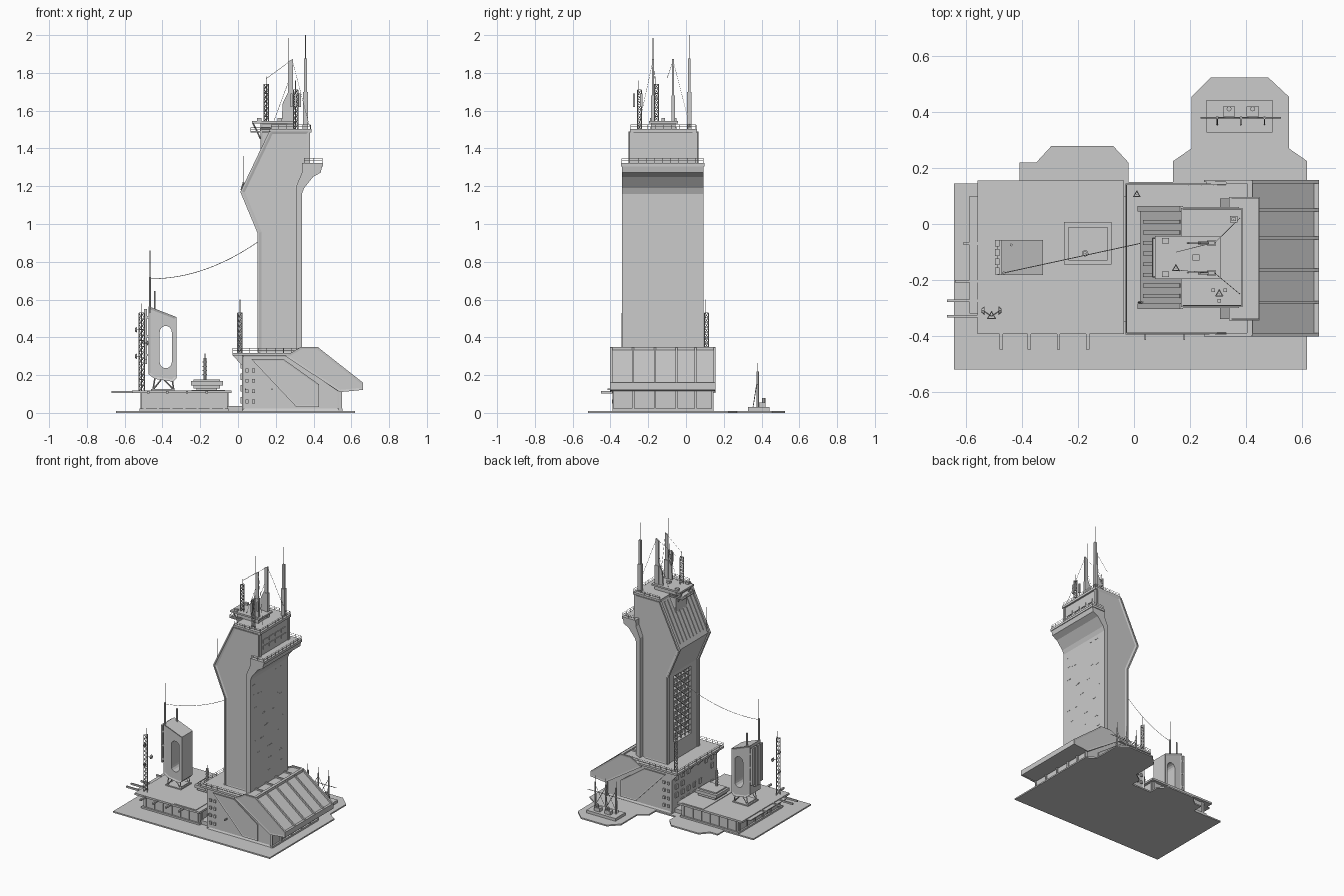
import bpy, bmesh, math, random
from mathutils import Vector, Matrix

random.seed(4)


def finish(bm, name):
    me = bpy.data.meshes.new(name)
    bm.to_mesh(me)
    bm.free()
    ob = bpy.data.objects.new(name, me)
    bpy.context.collection.objects.link(ob)
    return ob


def box(bm, x, y, z):
    m = Matrix.Translation(((x[0] + x[1]) / 2, (y[0] + y[1]) / 2, (z[0] + z[1]) / 2))
    bmesh.ops.create_cube(bm, size=1, matrix=m @ Matrix.Diagonal((x[1] - x[0], y[1] - y[0], z[1] - z[0], 1)))


def rod(bm, a, b, r=0.002, n=4, r2=None):
    a, b = Vector(a), Vector(b)
    d = b - a
    m = Matrix.Translation((a + b) / 2) @ d.to_track_quat('Z', 'Y').to_matrix().to_4x4()
    bmesh.ops.create_cone(bm, cap_ends=True, segments=n, radius1=r, radius2=r if r2 is None else r2,
                          depth=d.length, matrix=m)


def path(bm, pts, r=0.0015, n=4):
    for a, b in zip(pts, pts[1:]):
        rod(bm, a, b, r, n)


def prism(bm, pts, lo, hi, inset=0, depth=0.006, flat=False):
    """Extrude an xz outline along y (or an xy outline along z when flat)."""
    P = (lambda p, t: (p[0], p[1], t)) if flat else (lambda p, t: (p[0], t, p[1]))
    va = [bm.verts.new(P(p, lo)) for p in pts]
    vb = [bm.verts.new(P(p, hi)) for p in pts]
    ends = [bm.faces.new(va), bm.faces.new(vb)]
    n = len(pts)
    sides = [bm.faces.new((va[i], va[(i + 1) % n], vb[(i + 1) % n], vb[i])) for i in range(n)]
    bmesh.ops.recalc_face_normals(bm, faces=ends + sides)
    if inset:
        bmesh.ops.inset_individual(bm, faces=ends, thickness=inset, depth=-depth, use_even_offset=True)


def rail(bm, pts, z, h=0.025, step=0.045):
    for k in (0.5, 1):
        path(bm, [(x, y, z + h * k) for x, y in pts], 0.0012)
    for a, b in zip(pts, pts[1:]):
        a, b = Vector(a), Vector(b)
        c = max(1, round((b - a).length / step))
        for i in range(c + 1):
            p = a.lerp(b, i / c)
            rod(bm, (p.x, p.y, z), (p.x, p.y, z + h), 0.0015)


def lattice_mast(name, x, y, z0, z1, r=0.016, bays=9, whip=0.0):
    bm = bmesh.new()
    P = [(x + r * math.cos(t), y + r * math.sin(t)) for t in (math.pi * (0.5 + i * 2 / 3) for i in range(3))]
    h = (z1 - z0) / bays
    for i in range(3):
        a, b = P[i], P[(i + 1) % 3]
        rod(bm, (*a, z0), (*a, z1), 0.0028)
        for k in range(bays):
            rod(bm, (*a, z0 + k * h), (*b, z0 + (k + 1) * h), 0.0018)
            rod(bm, (*a, z0 + (k + 1) * h), (*b, z0 + (k + 1) * h), 0.0018)
    if whip:
        rod(bm, (x, y, z1 - h), (x, y, z1 + whip), 0.002)
    return finish(bm, name)


def cut(ob, cutter):
    m = ob.modifiers.new('cut', 'BOOLEAN')
    m.object, m.operation, m.solver = cutter, 'DIFFERENCE', 'EXACT'
    bpy.context.view_layer.objects.active = ob
    bpy.ops.object.modifier_apply(modifier=m.name)
    bpy.data.objects.remove(cutter)


# Ground plate with two rear pads
bm = bmesh.new()
prism(bm, [(-.645, -.52), (.62, -.52), (.62, .225), (.555, .27), (.555, .455), (.48, .525), (.275, .525), (.205, .455),
           (.205, .27), (.14, .225), (.14, .15), (-.02, .15), (-.02, .22), (-.075, .28), (-.295, .28), (-.35, .22),
           (-.41, .22), (-.41, .145), (-.645, .145)], 0, .01, flat=True)
finish(bm, 'ground_plate')

# Main base block with recessed side panels
bm = bmesh.new()
prism(bm, [(.02, .01), (.02, .31), (.27, .31), (.54, .12), (.54, .01)], -.385, .135, .012)
for y in (-.386, .136):
    prism(bm, [(.07, .285), (.24, .285), (.43, .15), (.43, .03), (.31, .03)], y - .003, y + .003, .008, .002)
finish(bm, 'base_block')

# Overhanging ramp with framed panels
bm = bmesh.new()
prism(bm, [(.26, .305), (.34, .34), (.415, .34), (.652, .152), (.652, .125), (.54, .115)], -.395, .15)
edges = [-.40, -.285, -.17, -.055, .045, .145]
for y in edges:
    prism(bm, [(.33, .33), (.33, .35), (.42, .35), (.662, .16), (.662, .122), (.64, .122), (.64, .15)], y, y + .01)
for y in (-.402, .15):
    prism(bm, [(.25, .30), (.335, .35), (.42, .35), (.662, .16), (.662, .122), (.54, .11)], y, y + .007, .012, .002)
box(bm, (.405, .425), (-.4, .155), (.33, .35))
box(bm, (.645, .662), (-.4, .155), (.122, .16))
finish(bm, 'ramp')

# Pilasters under the ramp and small openings in the base walls
bm = bmesh.new()
for y in edges:
    box(bm, (.535, .55), (max(y, -.385), min(y + .012, .135)), (.01, .12))
box(bm, (.53, .552), (-.39, .14), (.01, .022))
for k in range(4):
    for i in range(7):
        if random.random() < .75:
            y = -.34 + i * .068
            box(bm, (.013, .022), (y, y + .028), (.05 + k * .062, .085 + k * .062))
for k in range(4):
    for x in (.04, .075):
        for y in (-.386, .136):
            box(bm, (x, x + .016), (y - .005, y + .005), (.05 + k * .055, .07 + k * .055))
finish(bm, 'base_wall_details')

# Walkway around the tower foot
bm = bmesh.new()
box(bm, (-.03, .335), (-.395, .145), (.303, .317))
rail(bm, [(.33, -.39), (-.027, -.39), (-.027, .14), (.33, .14)], .317)
for i in range(6):
    y = -.37 + i * .098
    prism(bm, [(.022, .305), (-.028, .305), (.022, .25)], y, y + .012)
finish(bm, 'walkway')

# Tower core with framed sides and a recess on the left
bm = bmesh.new()
prism(bm, [(.112, .31), (.112, .955), (.022, 1.17), (.175, 1.49), (.375, 1.49), (.375, 1.3), (.312, 1.19), (.312, .31)],
      -.30, .06, .013, .005)
core = finish(bm, 'tower_core')
bm = bmesh.new()
box(bm, (.05, .15), (-.22, -.02), (.44, .93))
cut(core, finish(bm, 'recess_cutter'))

# Lattice inside the recess
bm = bmesh.new()
for i in range(5):
    y = -.21 + i * .045
    rod(bm, (.125, y, .44), (.125, y, .93), .004)
for k in range(12):
    z = .46 + k * .04
    box(bm, (.118, .148), (-.22, -.02), (z, z + .005))
    for i in range(4):
        y = -.21 + i * .045
        s = (i + k) % 2
        rod(bm, (.125, y, z + .04 * s), (.125, y + .045, z + .04 * (1 - s)), .0025)
finish(bm, 'recess_lattice')

# Edge trims and ribs on the leaning faces
bm = bmesh.new()
L = [(.112, .32), (.112, .955), (.022, 1.17), (.175, 1.49)]
for y in (-.305, .045):
    prism(bm, L + [(x - .01, z) for x, z in reversed(L)], y, y + .02)
for i in range(8):
    y = -.265 + i * .038
    prism(bm, [(.04, 1.20), (.17, 1.472), (.163, 1.475), (.033, 1.203)], y, y + .014)
rod(bm, (.03, -.28, 1.15), (.03, -.28, 1.36), .002)
rod(bm, (.018, -.28, 1.18), (.03, -.28, 1.22), .005)
finish(bm, 'tower_trims')

# Wide right wall flaring into the gallery
bm = bmesh.new()
prism(bm, [(.308, .31), (.338, .31), (.338, 1.16), (.35, 1.19), (.398, 1.25), (.438, 1.272), (.448, 1.318), (.34, 1.318),
           (.34, 1.275), (.308, 1.2)], -.34, .092)
finish(bm, 'flared_wall')
bm = bmesh.new()
box(bm, (.34, .45), (-.345, .097), (1.305, 1.322))
rail(bm, [(.35, -.34), (.447, -.34), (.447, .092), (.35, .092)], 1.322, .025)
for k in range(9):
    for i in range(3):
        y, z = random.uniform(-.32, .03), .42 + k * .085 + random.uniform(0, .03)
        box(bm, (.336, .3395), (y, y + .03), (z, z + .004))
for z in (1.36, 1.405):
    for i in range(4):
        y = -.25 + i * .07
        box(bm, (.37, .38), (y, y + .05), (z, z + .025))
for y in (-.295, .035):
    box(bm, (.365, .382), (y, y + .018), (1.32, 1.49))
finish(bm, 'gallery')

# Roof and raised equipment deck
bm = bmesh.new()
box(bm, (.168, .388), (-.297, .058), (1.485, 1.503))
rail(bm, [(.175, -.292), (.384, -.292), (.384, .053), (.175, .053)], 1.503, .022)
finish(bm, 'roof')
bm = bmesh.new()
prism(bm, [(.12, 1.37), (.12, 1.535), (.29, 1.535), (.29, 1.48), (.175, 1.48)], -.185, -.055, .01, .004)
box(bm, (.075, .31), (-.197, -.043), (1.533, 1.545))
box(bm, (.065, .17), (-.19, -.05), (1.485, 1.492))
rail(bm, [(.17, -.19), (.067, -.19), (.067, -.05), (.17, -.05)], 1.492, .018)
for y in (-.17, -.08):
    rod(bm, (.08, y, 1.533), (.12, y, 1.45), .004)
for x, y in ((.1, -.18), (.1, -.06), (.21, -.12)):
    box(bm, (x, x + .025), (y - .01, y + .01), (1.545, 1.56))
finish(bm, 'equipment_deck')

# Roof fins, slim mast and stays
bm = bmesh.new()
for y in (-.175, -.068):
    prism(bm, [(.23, 1.53), (.237, 1.64), (.266, 1.7), (.266, 1.86), (.29, 1.873), (.29, 1.53)], y - .005, y + .005)
    box(bm, (.262, .294), (y - .009, y + .009), (1.5, 1.68))
rod(bm, (.266, -.175, 1.8), (.266, -.175, 1.985), .002)
finish(bm, 'roof_fins')
bm = bmesh.new()
box(bm, (.344, .37), (.006, .028), (1.5, 1.7))
box(bm, (.349, .366), (.01, .024), (1.7, 1.875))
rod(bm, (.357, .017, 1.87), (.357, .017, 2.0), .0018)
finish(bm, 'roof_slim_mast')
bm = bmesh.new()
for y, e in ((-.175, -.25), (-.068, .02)):
    rod(bm, (.288, y, 1.865), (.378, e, 1.52), .001)
    rod(bm, (.28, y, 1.865), (.15, y * .6 - .06, 1.77), .001)
    rod(bm, (.266, y, 1.75), (.19, y, 1.545), .001)
finish(bm, 'roof_stays')
lattice_mast('roof_mast_left', .15, -.16, 1.545, 1.74, .014, 8, .04)
lattice_mast('roof_mast_right', .305, -.25, 1.5, 1.71, .014, 8, .05)
bm = bmesh.new()
for i in range(3):
    t = math.pi * (1 / 6 + i * 2 / 3)
    x, y = .305 + .025 * math.cos(t), -.25 + .025 * math.sin(t)
    box(bm, (x - .006, x + .006), (y - .006, y + .006), (1.62, 1.69))
finish(bm, 'mast_panels')

# Low platform on the left with protruding beams
bm = bmesh.new()
box(bm, (-.51, -.055), (-.36, .13), (.01, .106))
box(bm, (-.56, -.035), (-.393, .155), (.104, .118))
box(bm, (-.245, -.07), (-.385, .15), (.118, .122))
box(bm, (-.06, .03), (-.35, .1), (.01, .037))
for i in range(7):
    x = -.5 + i * .07
    box(bm, (x, x + .012), (-.366, .136), (.01, .104))
for i in range(6):
    y = -.34 + i * .09
    box(bm, (-.516, -.05), (y, y + .012), (.01, .104))
box(bm, (-.522, -.05), (-.372, .142), (.01, .022))
finish(bm, 'platform')
bm = bmesh.new()
for y, x in ((-.275, -.67), (-.33, -.67), (-.205, -.64), (-.07, -.61)):
    box(bm, (x, -.5), (y - .005, y + .005), (.105, .117))
for x in (-.475, -.375, -.27, -.165):
    box(bm, (x - .006, x + .006), (-.45, -.38), (.103, .115))
for x in (.04, .18):
    box(bm, (x - .003, x + .003), (-.415, -.38), (.12, .128))
box(bm, (-.588, -.56), (-.32, .1), (.106, .112))
finish(bm, 'platform_beams')

# Stepped plinth with a ringed antenna
bm = bmesh.new()
box(bm, (-.22, -.11), (-.125, -.01), (.118, .14))
box(bm, (-.235, -.095), (-.135, 0), (.128, .142))
box(bm, (-.25, -.08), (-.145, .008), (.145, .168))
box(bm, (-.235, -.095), (-.13, -.01), (.14, .177))
rod(bm, (-.175, -.105, .17), (-.175, -.105, .29), .008, 8)
rod(bm, (-.175, -.105, .29), (-.175, -.105, .315), .002)
for k in range(4):
    rod(bm, (-.175, -.105, .2 + k * .022), (-.175, -.105, .205 + k * .022), .012, 8)
finish(bm, 'plinth')

# Small slotted tower standing on struts
bm = bmesh.new()
prism(bm, [(-.475, .205), (-.475, .565), (-.325, .507), (-.325, .185), (-.345, .165), (-.44, .18)], -.182, -.058, .012, .005)
small = finish(bm, 'slotted_tower')
bm = bmesh.new()
slot = [(-.3825 + .032 * math.cos(t), (.428 if i < 8 else .268) + .032 * math.sin(t))
        for i, t in enumerate([math.pi * k / 7 for k in range(8)] + [math.pi * (1 + k / 7) for k in range(8)])]
prism(bm, slot, -.3, .1)
cut(small, finish(bm, 'slot_cutter'))
bm = bmesh.new()
for y in (-.17, -.07):
    for a, b in ((-.45, -.40), (-.34, -.40), (-.45, -.44), (-.34, -.35)):
        rod(bm, (a, y, .122), (b, y, .185), .004)
for x in (-.45, -.34):
    rod(bm, (x, -.17, .13), (x, -.07, .13), .004)
box(bm, (-.46, -.335), (-.18, -.06), (.118, .126))
for y in (-.168, -.135, -.102, -.069):
    box(bm, (-.497, -.482), (y - .012, y + .012), (.25 + abs(y + .12) * .6, .55))
for z in (.3, .4, .5):
    box(bm, (-.488, -.47), (-.182, -.058), (z, z + .012))
rod(bm, (-.466, -.175, .53), (-.466, -.175, .72), .006, 6)
rod(bm, (-.466, -.175, .72), (-.466, -.175, .86), .0025)
rod(bm, (-.44, -.075, .53), (-.44, -.075, .645), .005, 6)
finish(bm, 'slotted_tower_fittings')

# Sagging cable to the main tower
bm = bmesh.new()
path(bm, [(-.466 + .578 * t, -.175 + .125 * t, .71 + .2 * t - .24 * t * (1 - t) * .85) for t in (i / 12 for i in range(13))], .0015)
finish(bm, 'cable')

# Free-standing lattice masts
lattice_mast('platform_mast', -.51, -.33, .118, .53, .016, 14, .05)
lattice_mast('walkway_mast', .01, .105, .317, .53, .013, 8, .07)
bm = bmesh.new()
for z, s in ((.3, 1), (.37, -1), (.44, 1)):
    rod(bm, (-.51, -.33, z), (-.51 - .03 * s, -.33 + .02, z), .002)
    rod(bm, (-.51 - .025 * s, -.31, z), (-.51 - .035 * s, -.31, z), .016, 8, .008)
finish(bm, 'mast_dishes')

# Rear transformer pad
bm = bmesh.new()
box(bm, (.26, .495), (.328, .443), (.01, .03))
M = (.298, .3825, .467)
for x in M:
    rod(bm, (x, .38, .03), (x, .38, .22), .006, 6)
    rod(bm, (x, .38, .22), (x, .38, .265), .002)
    rod(bm, (x - .06, .38, .15), (x + .06, .38, .15), .0025)
    rod(bm, (x, .38, .19), (x, .355, .03), .002)
for a, b in zip(M, M[1:]):
    m = (a + b) / 2
    rod(bm, (a, .38, .2), (b, .38, .05), .0018)
    rod(bm, (b, .38, .2), (a, .38, .05), .0018)
    box(bm, (m - .022, m + .022), (.385, .42), (.03, .055))
    rod(bm, (m, .412, .05), (m, .412, .08), .009, 8)
finish(bm, 'transformer_pad')
